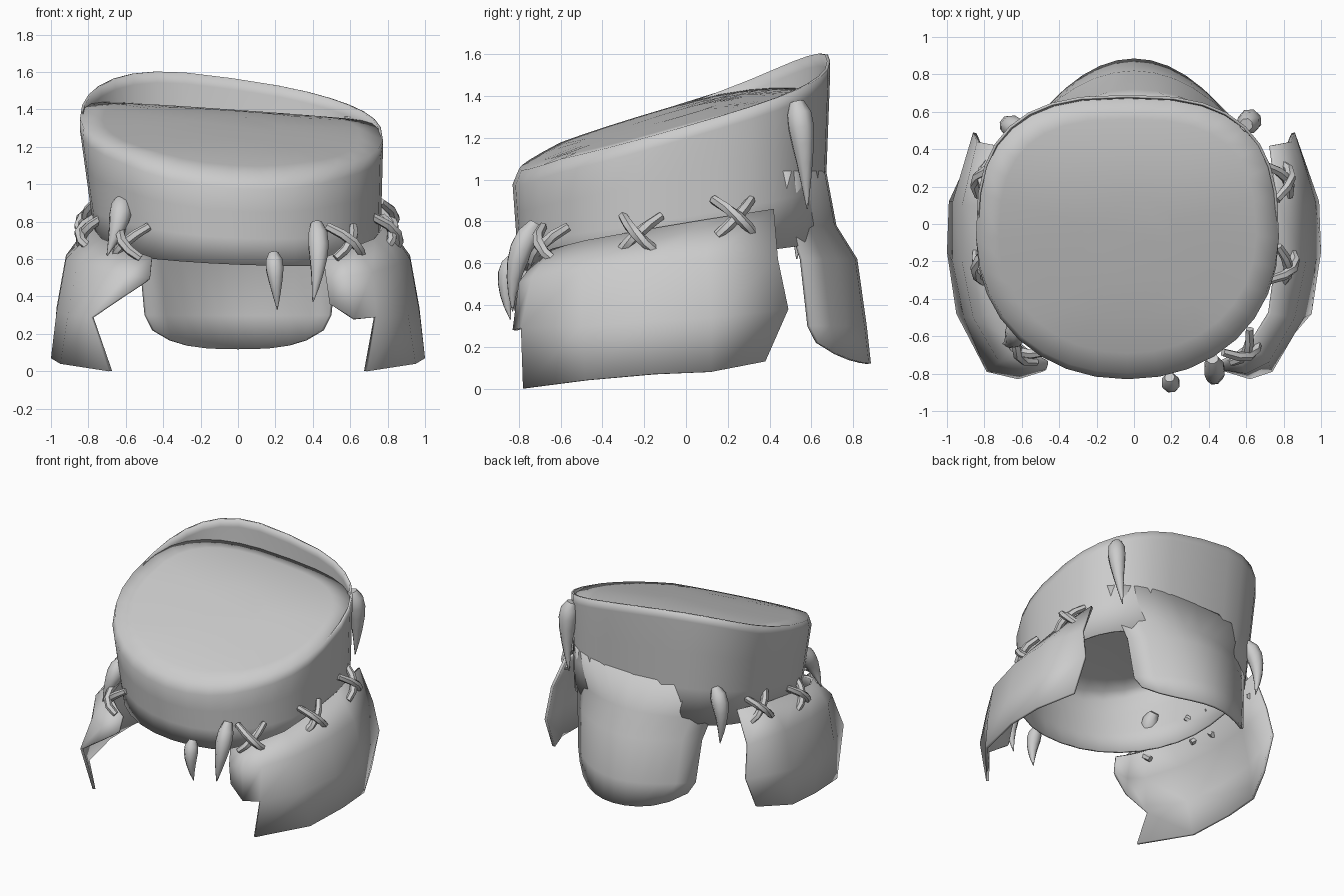
import bpy, bmesh, math
from mathutils import Vector

if "Cube" in bpy.data.objects:
    bpy.data.objects.remove(bpy.data.objects["Cube"], do_unlink=True)

grey = bpy.data.materials.new("plain_grey")
grey.use_nodes = True
grey.diffuse_color = (0.6, 0.6, 0.6, 1)
grey.node_tree.nodes["Principled BSDF"].inputs["Base Color"].default_value = (0.6, 0.6, 0.6, 1)


def finish(name, bm, thickness=0.0, angle=180):
    mesh = bpy.data.meshes.new(name)
    bm.to_mesh(mesh)
    bm.free()
    obj = bpy.data.objects.new(name, mesh)
    bpy.context.collection.objects.link(obj)
    mesh.materials.append(grey)
    bpy.ops.object.select_all(action="DESELECT")
    obj.select_set(True)
    bpy.context.view_layer.objects.active = obj
    if angle >= 180:
        bpy.ops.object.shade_smooth()
    else:
        bpy.ops.object.shade_smooth_by_angle(angle=math.radians(angle))
    if thickness:
        mod = obj.modifiers.new("thickness", "SOLIDIFY")
        mod.thickness = thickness
        mod.offset = -1
    return obj


def loft(bm, rows, closed=False, flip=False):
    """Skin rows of points with quads."""
    grid = [[bm.verts.new(p) for p in row] for row in rows]
    n = len(rows[0])
    for a, b in zip(grid, grid[1:]):
        for j in range(n if closed else n - 1):
            k = (j + 1) % n
            quad = [a[j], a[k], b[k], b[j]]
            bm.faces.new(quad[::-1] if flip else quad)
    return grid


def tube(name, path, radii, sides=7):
    """Closed tapering tube along a path."""
    bm = bmesh.new()
    rows = []
    for i, p in enumerate(path):
        d = (path[min(i + 1, len(path) - 1)] - path[max(i - 1, 0)]).normalized()
        side = d.cross(Vector((0.3, 0.9, 0.1))).normalized()
        up = d.cross(side)
        turn = [math.tau * k / sides for k in range(sides)]
        rows.append([p + radii[i] * (math.cos(t) * side + math.sin(t) * up) for t in turn])
    grid = loft(bm, rows, closed=True)
    bm.faces.new(grid[0])
    bm.faces.new(grid[-1])
    bmesh.ops.recalc_face_normals(bm, faces=bm.faces)
    return finish(name, bm, angle=50)


def arc(a, b, c, count):
    """Curve that starts at a, passes b and ends at c."""
    a, b, c = Vector(a), Vector(b), Vector(c)
    ctrl = 2 * b - (a + c) / 2
    ts = [i / (count - 1) for i in range(count)]
    return [(1 - t) ** 2 * a + 2 * t * (1 - t) * ctrl + t * t * c for t in ts]


# Crown outlines: ovals, rounder in front and squarer behind
def oval(t, cx, rx, ry):
    c, s = math.cos(t), math.sin(t)
    power = 0.72 if s > 0 else 0.95
    return (cx + rx * math.copysign(abs(c) ** power, c),
            -0.07 + ry * math.copysign(abs(s) ** power, s))


def upper(t, s=1.0):
    return oval(t, -0.035, 0.81 * s, 0.76 * s)


def lower(t, s=1.0):
    return oval(t, 0, 0.76 * s, 0.73 * s)


# Crown heights: top sheet, rim and hem
def slope(x, y):
    return 1.31 + 0.29 * y - 0.07 * x - 0.15 * max(0, -0.6 - y)


def rim(x, y):
    return slope(x, y) + (0.11 - 0.15 * x) * max(0, y) ** 2


def lid(x, y):
    return slope(x, y) - 0.25 * max(0, y) ** 2


def hem(x, y):
    return 0.65 + 0.1 * y - 0.04 * x


# Crown: the wall rises above the top sheet at the rear and merges with it in front
SIDES = 32
angles = [math.tau * i / SIDES for i in range(SIDES)]
edge = [1 - 0.04 * max(0, -math.sin(t)) for t in angles]
wall = []
for f in (0, 0.35, 0.7, 1):
    row = []
    for t in angles:
        lo, hi = lower(t), upper(t)
        x, y = (lo[k] + (hi[k] - lo[k]) * f for k in (0, 1))
        z0, z1 = hem(*lo), rim(*hi) - 0.06
        row.append((x, y, z0 + (z1 - z0) * f))
    wall.append(row)
brim = [upper(t, s) for t, s in zip(angles, edge)]
wall.append([(x, y, rim(x, y)) for x, y in brim])
top = []
for k in (1, 0.85, 0.6, 0.3):
    ring = [upper(t, (s - 0.025 * max(0, math.sin(t))) * k) for t, s in zip(angles, edge)]
    top.append([(x, y, lid(x, y) + 0.02 * (1 - k)) for x, y in ring])
bm = bmesh.new()
loft(bm, wall, closed=True)
sheet = loft(bm, top, closed=True)
bm.faces.new(sheet[-1])
bmesh.ops.remove_doubles(bm, verts=bm.verts, dist=0.004)
finish("crown", bm, 0.015)

# Neck flap: grows out of the rear wall, then height, depth, half width, side curl
cols = [i / 5 - 1 for i in range(11)]
neck_rows = [[(*lower(math.radians(90 - 50 * u), 1.015), 1.04) for u in cols]]
for z, y, w, curl in ((0.78, 0.72, 0.57, 0.21), (0.62, 0.82, 0.53, 0.26),
                      (0.3, 0.865, 0.5, 0.27), (0.12, 0.885, 0.46, 0.25)):
    neck_rows.append([(w * u, y - curl * u * u,
                       z + (0.08 * u ** 4 + 0.02 * u * u if z < 0.2 else 0)) for u in cols])
bm = bmesh.new()
loft(bm, neck_rows)
finish("neck_flap", bm, 0.02)

# Ear flaps: rows from top to bottom, columns from rear to front
ear_rows = [
    [(0.74, 0.42, 0.86), (0.78, 0.1, 0.81), (0.77, -0.2, 0.76), (0.73, -0.48, 0.71),
     (0.63, -0.64, 0.67), (0.55, -0.7, 0.64), (0.46, -0.75, 0.61)],
    [(0.84, 0.44, 0.62), (0.92, 0.1, 0.62), (0.92, -0.2, 0.6), (0.86, -0.5, 0.57),
     (0.72, -0.74, 0.53), (0.6, -0.8, 0.51), (0.47, -0.78, 0.5)],
    [(0.86, 0.49, 0.38), (0.97, 0.12, 0.34), (0.97, -0.2, 0.32), (0.91, -0.5, 0.3),
     (0.74, -0.79, 0.29), (0.62, -0.83, 0.28), (0.49, -0.79, 0.36)],
]
hem_row = [(0.87, 0.38, 0.13), (0.99, 0.12, 0.08), (1.0, -0.15, 0.07), (0.95, -0.48, 0.04),
           (0.69, -0.78, 0.0)]
# the front lower edge is cut higher on the right flap
for side, word, cut in ((1, "left", 0), (-1, "right", 0.12)):
    rows = [[Vector((side * x, y, z)) for x, y, z in row] for row in ear_rows]
    rows[2][4].x -= cut * 0.4
    for p in rows[2][5:]:
        p.z += cut
    bm = bmesh.new()
    grid = loft(bm, rows, flip=side < 0)
    # the lowest strip stops short of the front, leaving a notch
    low = [bm.verts.new((side * x, y, z)) for x, y, z in hem_row]
    for j in range(len(low) - 1):
        quad = [grid[-1][j], grid[-1][j + 1], low[j + 1], low[j]]
        bm.faces.new(quad if side > 0 else quad[::-1])
    finish(word + "_ear_flap", bm, 0.02)

# Fangs: root, middle, tip, thickness
fangs = [
    ((0.19, -0.82, 0.63), (0.2, -0.86, 0.5), (0.21, -0.84, 0.33), 0.05),
    ((0.42, -0.72, 0.79), (0.43, -0.81, 0.6), (0.4, -0.83, 0.37), 0.058),
    ((-0.62, -0.52, 0.92), (-0.64, -0.61, 0.79), (-0.7, -0.64, 0.62), 0.062),
    ((0.6, 0.53, 1.37), (0.62, 0.56, 1.17), (0.59, 0.58, 0.86), 0.065),
    ((-0.6, 0.5, 1.02), (-0.67, 0.53, 0.86), (-0.66, 0.53, 0.62), 0.06),
]
for i, (root, mid, tip, r) in enumerate(fangs):
    taper = (0.55, 0.95, 1, 0.85, 0.62, 0.36, 0.05)
    tube("fang_%d" % (i + 1), arc(root, mid, tip, 7), [r * k for k in taper], 8)

# Crossed stitches along the seam of each ear flap
for side, word in ((1, "left"), (-1, "right")):
    for i, (x, y, z) in enumerate(((0.57, -0.65, 0.69), (0.78, -0.22, 0.74), (0.77, 0.23, 0.82))):
        c = Vector((side * x, y, z))
        out = Vector((side * x, y, 0)).normalized()
        along = out.cross(Vector((0, 0, 1)))
        for lean in (1, -1):
            half = along * 0.095 + Vector((0, 0, 0.085 * lean))
            mid = c + out * (0.06 + 0.012 * lean)
            # lower ends reach out over the flap
            lift = out * 0.035 * lean
            path = arc(c - half + lift, mid, c + half - lift, 5)
            tube("%s_stitch_%d_%s" % (word, i + 1, "a" if lean > 0 else "b"),
                 path, [0.022, 0.026, 0.028, 0.026, 0.022], 6)
